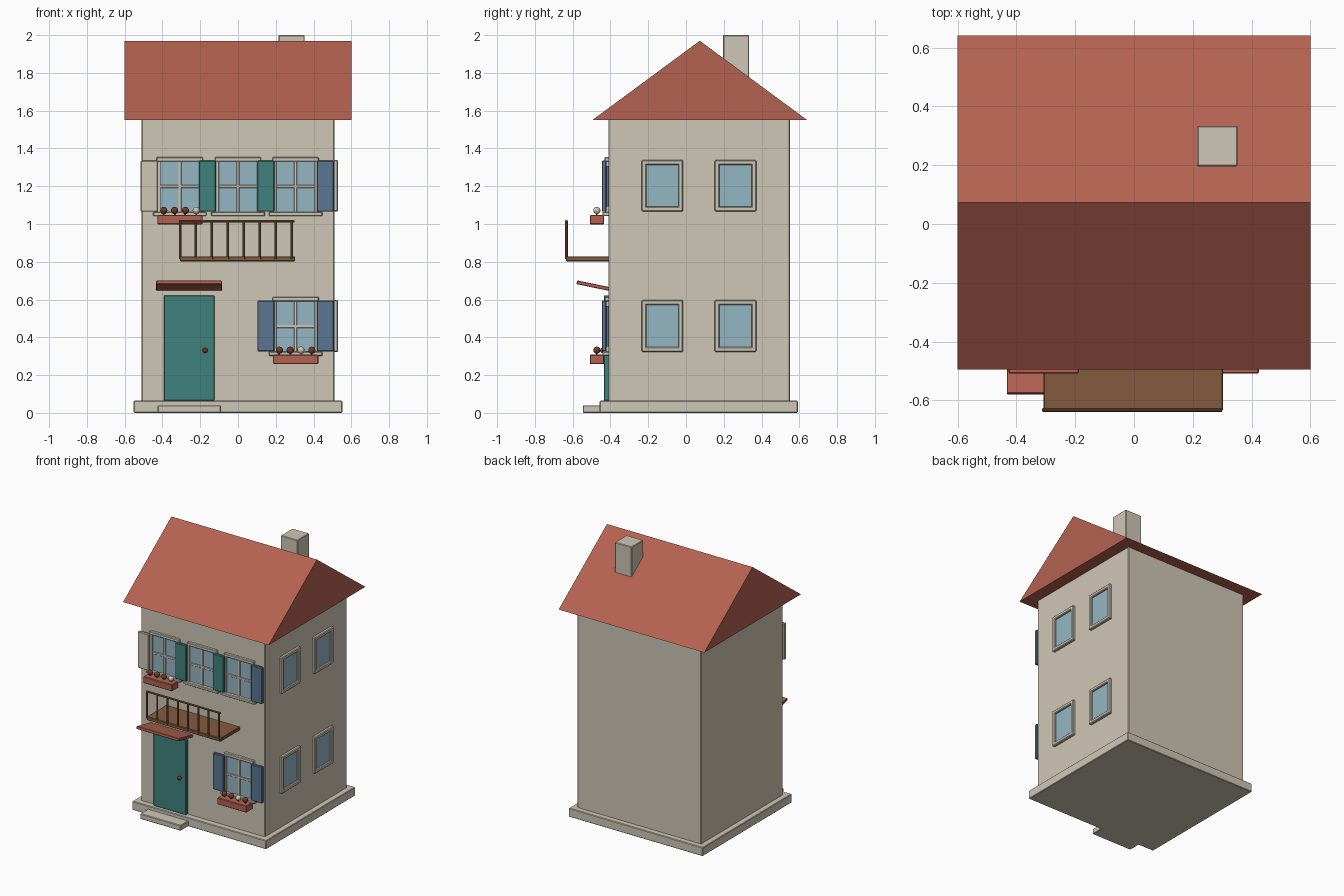
import bpy, bmesh, math
from mathutils import Matrix, Vector

if "Cube" in bpy.data.objects:
    bpy.data.objects.remove(bpy.data.objects["Cube"])


def material(name, rgb):
    lin = [(c / 255 / 12.92) if c < 10 else ((c / 255 + 0.055) / 1.055) ** 2.4 for c in rgb]
    m = bpy.data.materials.new(name)
    m.diffuse_color = (*lin, 1)
    m.use_nodes = True
    m.node_tree.nodes["Principled BSDF"].inputs["Base Color"].default_value = m.diffuse_color
    return m


STONE = material("warm stone", (207, 199, 183))
RED = material("roof red", (180, 98, 81))
TEAL = material("teal paint", (64, 130, 124))
BLUE = material("blue paint", (91, 118, 146))
GLASS = material("pale blue glass", (148, 182, 196))
WOOD = material("brown wood", (132, 91, 62))
DARK = material("dark red brown", (108, 60, 45))


def finish(bm, name, mat):
    bmesh.ops.recalc_face_normals(bm, faces=bm.faces)
    me = bpy.data.meshes.new(name)
    bm.to_mesh(me)
    bm.free()
    me.materials.append(mat)
    ob = bpy.data.objects.new(name, me)
    bpy.context.collection.objects.link(ob)
    return ob


def box(name, mat, x0, x1, y0, y1, z0, z1, bevel=0.004, tilt=0.0):
    bm = bmesh.new()
    bmesh.ops.create_cube(bm, size=1)
    bmesh.ops.scale(bm, vec=(x1 - x0, y1 - y0, z1 - z0), verts=bm.verts)
    if bevel:
        bmesh.ops.bevel(bm, geom=bm.edges[:], offset=bevel, segments=1, affect='EDGES')
    if tilt:
        bmesh.ops.rotate(bm, verts=bm.verts, matrix=Matrix.Rotation(tilt, 3, 'X'))
    bmesh.ops.translate(bm, verts=bm.verts, vec=((x0 + x1) / 2, (y0 + y1) / 2, (z0 + z1) / 2))
    return finish(bm, name, mat)


def rod(name, mat, a, b, r):
    a, b = Vector(a), Vector(b)
    bm = bmesh.new()
    bmesh.ops.create_cone(bm, cap_ends=True, segments=10, radius1=r, radius2=r, depth=(b - a).length)
    rot = Vector((0, 0, 1)).rotation_difference(b - a).to_matrix().to_4x4()
    bmesh.ops.transform(bm, matrix=Matrix.Translation((a + b) / 2) @ rot, verts=bm.verts)
    return finish(bm, name, mat)


def ball(name, mat, c, r):
    bm = bmesh.new()
    bmesh.ops.create_uvsphere(bm, u_segments=12, v_segments=8, radius=r)
    bmesh.ops.translate(bm, verts=bm.verts, vec=c)
    for f in bm.faces:
        f.smooth = True
    return finish(bm, name, mat)


FRONT = -0.411   # front wall plane
SIDE = 0.51      # right wall plane

# plinth, step and walls
box("plinth", STONE, -0.552, 0.552, -0.457, 0.592, 0, 0.065)
box("door_step", STONE, -0.425, -0.09, -0.546, -0.40, 0, 0.04)
box("walls", STONE, -SIDE, SIDE, FRONT, 0.55, 0.05, 1.555)

# gable roof prism
bm = bmesh.new()
tri = [(-0.496, 1.55), (0.642, 1.55), (0.073, 1.97)]
ends = [[bm.verts.new((x, y, z)) for y, z in tri] for x in (-0.6, 0.6)]
for e in ends:
    bm.faces.new(e)
for i in range(3):
    j = (i + 1) % 3
    bm.faces.new((ends[0][i], ends[0][j], ends[1][j], ends[1][i]))
finish(bm, "roof", RED)

# chimney
box("chimney", STONE, 0.215, 0.353, 0.196, 0.334, 1.65, 2.0)


# front windows: glass, frame sides, glazing bars, lintel and sill
def front_window(name, cx, z0):
    z1 = z0 + 0.272
    box(name + "_glass", GLASS, cx - 0.108, cx + 0.108, FRONT - 0.008, FRONT + 0.01, z0, z1, 0)
    for s in (-1, 1):
        x = cx + s * 0.11
        box(name + "_frame_side", STONE, x - 0.009, x + 0.009, FRONT - 0.017, FRONT + 0.005, z0, z1, 0.002)
    box(name + "_bar_upright", STONE, cx - 0.008, cx + 0.008, FRONT - 0.014, FRONT + 0.005, z0, z1, 0.002)
    zm = (z0 + z1) / 2
    box(name + "_bar_cross", STONE, cx - 0.105, cx + 0.105, FRONT - 0.014, FRONT + 0.005, zm - 0.008, zm + 0.008, 0.002)
    box(name + "_lintel", STONE, cx - 0.123, cx + 0.123, FRONT - 0.02, FRONT + 0.005, z1 - 0.004, z1 + 0.02)
    box(name + "_sill", STONE, cx - 0.142, cx + 0.142, FRONT - 0.032, FRONT + 0.005, z0 - 0.02, z0 + 0.002)


UP, LOW = 1.062, 0.322
for n, cx, z0 in (("upper_left_window", -0.308, UP), ("upper_middle_window", 0.0, UP),
                  ("upper_right_window", 0.305, UP), ("lower_window", 0.305, LOW)):
    front_window(n, cx, z0)

# shutters
for x, z, mat in ((-0.47, UP, STONE), (-0.162, UP, TEAL), (0.148, UP, TEAL), (0.463, UP, BLUE),
                  (0.148, LOW, BLUE), (0.463, LOW, BLUE)):
    box("shutter", mat, x - 0.045, x + 0.045, -0.446, -0.422, z + 0.003, z + 0.273)
    box("shutter_hinge", mat, x - 0.03, x + 0.03, -0.425, FRONT + 0.005, z + 0.03, z + 0.245, 0)

# right side windows
for cy in (-0.125, 0.262):
    for z0, z1 in ((1.067, 1.338), (0.323, 0.597)):
        box("side_glass", GLASS, SIDE - 0.01, SIDE + 0.006, cy - 0.09, cy + 0.09, z0 + 0.02, z1 - 0.02, 0)
        for s in (-1, 1):
            y = cy + s * 0.097
            box("side_frame_upright", STONE, SIDE - 0.005, 0.53, y - 0.013, y + 0.013, z0, z1, 0.005)
        for z in (z0 + 0.013, z1 - 0.013):
            box("side_frame_rail", STONE, SIDE - 0.005, 0.53, cy - 0.11, cy + 0.11, z - 0.013, z + 0.013, 0.005)

# door, knob and canopy rising outward
box("door", TEAL, -0.393, -0.124, -0.435, FRONT + 0.01, 0.065, 0.622)
ball("door_knob", DARK, (-0.174, -0.441, 0.331), 0.014)
box("door_canopy", RED, -0.433, -0.085, -0.58, -0.406, 0.664, 0.684, 0.003, tilt=-math.atan2(0.035, 0.17))

# balcony with railing
box("balcony_floor", WOOD, -0.308, 0.303, -0.636, FRONT + 0.01, 0.802, 0.829)
for i in range(8):
    x = -0.307 + i * 0.0846
    rod("balcony_baluster", WOOD, (x, -0.633, 0.815), (x, -0.633, 1.015), 0.007)
rod("balcony_rail", WOOD, (-0.312, -0.633, 1.015), (0.30, -0.633, 1.015), 0.007)

# flower boxes
for cx, z1, pale in ((-0.307, 1.048, 3), (0.305, 0.308, 2)):
    box("flower_box", RED, cx - 0.12, cx + 0.12, -0.509, -0.433, z1 - 0.05, z1)
    for i in range(4):
        x = cx - 0.086 + i * 0.0573
        ball("flower", STONE if i == pale else DARK, (x, -0.472, z1 + 0.024), 0.019)
        rod("flower_stem", DARK, (x, -0.472, z1 - 0.01), (x, -0.472, z1 + 0.02), 0.004)
